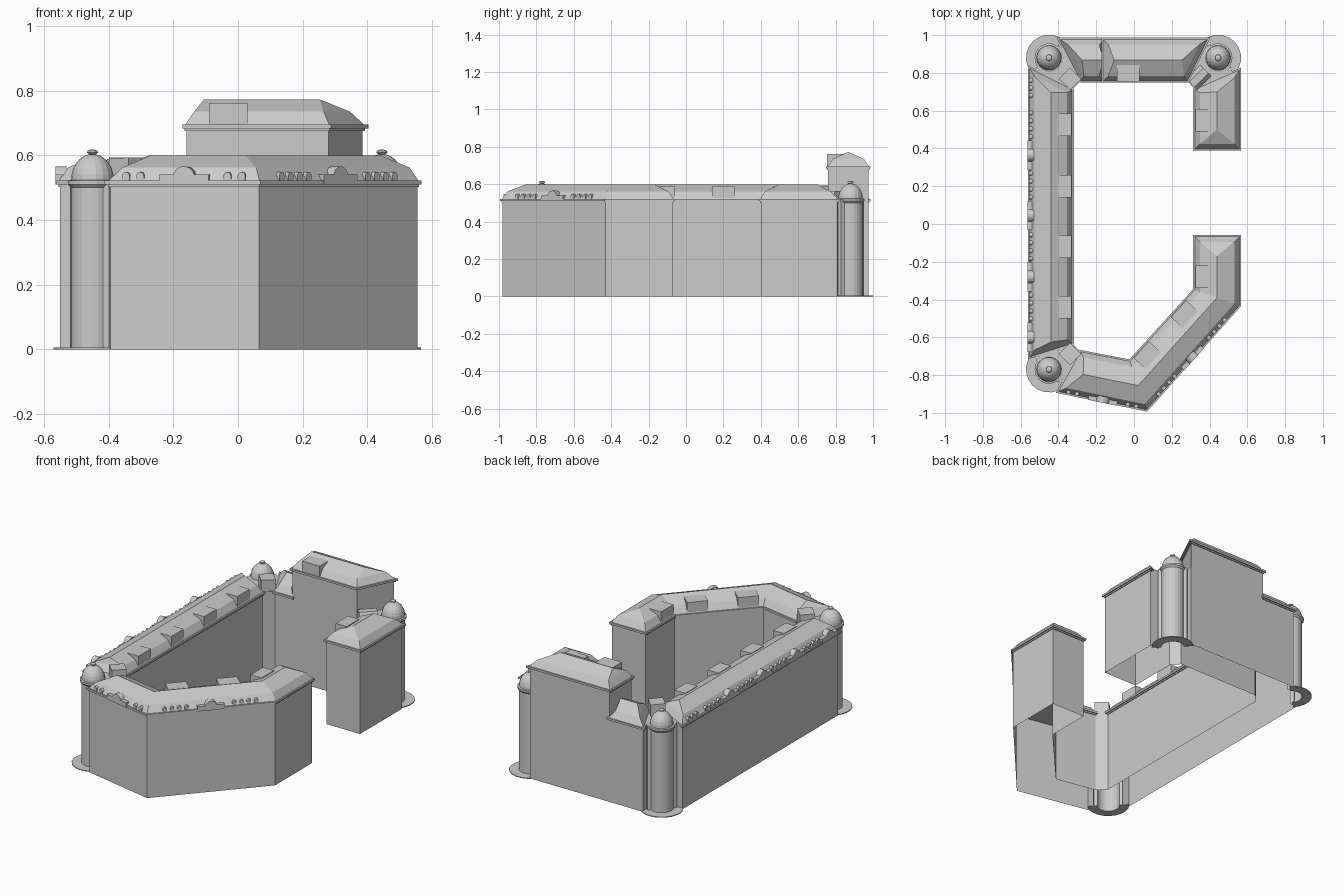
import bpy, bmesh
from math import sin, cos, pi, radians, atan2
from mathutils import Vector

if "Cube" in bpy.data.objects:
    bpy.data.objects.remove(bpy.data.objects["Cube"])

EAVE = 0.51


def make(name, verts, faces):
    me = bpy.data.meshes.new(name)
    me.from_pydata([tuple(v) for v in verts], [], faces)
    bm = bmesh.new()
    bm.from_mesh(me)
    bmesh.ops.recalc_face_normals(bm, faces=bm.faces)
    bm.to_mesh(me)
    bm.free()
    ob = bpy.data.objects.new(name, me)
    bpy.context.collection.objects.link(ob)
    return ob


def arc(cx, cy, r, a0, a1, n):
    return [(cx + r * cos(radians(a0 + (a1 - a0) * i / n)),
             cy + r * sin(radians(a0 + (a1 - a0) * i / n))) for i in range(n + 1)]


def offset(poly, d):
    """Mitred offset of a counter-clockwise outline, positive d goes inward."""
    out, n = [], len(poly)
    for i in range(n):
        a, b, c = (Vector(poly[j % n]) for j in (i - 1, i, i + 1))
        e, f = (b - a).normalized(), (c - b).normalized()
        m, k = Vector((-e.y, e.x)), Vector((-f.y, f.x))
        out.append(tuple(b + (m + k) * d / (1 + m.dot(k))))
    return out


def prism(name, poly, z0, z1, caps=True):
    n = len(poly)
    verts = [(x, y, z) for z in (z0, z1) for x, y in poly]
    faces = [(i, (i + 1) % n, n + (i + 1) % n, n + i) for i in range(n)]
    if caps:
        faces += [tuple(range(n)), tuple(range(n, 2 * n))]
    return make(name, verts, faces)


def mansard(name, outer, inner, eave, ends=(0.1, 0.1), rise=0.09):
    """Cornice plus two-pitch roof over a wing given by its outer and inner wall lines."""
    poly = outer + inner[::-1]
    n, k = len(poly), len(outer)
    prism(name + "_cornice", offset(poly, -0.012), eave, eave + 0.012)
    prism(name + "_cornice_band", offset(poly, -0.005), eave - 0.008, eave)
    low, mid = offset(poly, -0.003), offset(poly, 0.024)
    ridge = [(Vector(a) + Vector(b)) / 2 for a, b in zip(outer, inner)]
    r0 = ridge[0] + (ridge[1] - ridge[0]).normalized() * ends[0]
    r1 = ridge[-1] + (ridge[-2] - ridge[-1]).normalized() * ends[1]
    ridge[0], ridge[-1] = r0, r1
    verts = [(x, y, eave + 0.012) for x, y in low]
    verts += [(x, y, eave + 0.052) for x, y in mid]
    verts += [(p.x, p.y, eave + rise) for p in ridge]
    faces = [(i, (i + 1) % n, n + (i + 1) % n, n + i) for i in range(n)]
    R = 2 * n
    for i in range(k - 1):
        faces.append((n + i, n + i + 1, R + i + 1, R + i))
        faces.append((R + i, R + i + 1, 2 * n - 2 - i, 2 * n - 1 - i))
    faces += [(n, R, 2 * n - 1), (n + k - 1, n + k, R + k - 1)]
    make(name + "_roof", verts, faces)


def facade_piece(name, profile, pos, ang, front, back, z):
    """Extrude a (sideways, up) profile along the outward wall direction."""
    nv, t = Vector((cos(ang), sin(ang))), Vector((-sin(ang), cos(ang)))
    n, verts = len(profile), []
    for d in (front, -back):
        for u, h in profile:
            p = Vector(pos) + t * u + nv * d
            verts.append((p.x, p.y, z + h))
    faces = [(i, (i + 1) % n, n + (i + 1) % n, n + i) for i in range(n)]
    make(name, verts, faces + [tuple(range(n)), tuple(range(n, 2 * n))])


def lathe(name, profile, cx, cy, seg=18):
    verts = [(cx + r * cos(2 * pi * j / seg), cy + r * sin(2 * pi * j / seg), z)
             for r, z in profile for j in range(seg)]
    faces = [(i * seg + j, i * seg + (j + 1) % seg, (i + 1) * seg + (j + 1) % seg, (i + 1) * seg + j)
             for i in range(len(profile) - 1) for j in range(seg)]
    top = (len(profile) - 1) * seg
    make(name, verts, faces + [tuple(range(top, top + seg))])


# Corner towers: centre and outward diagonal angle
TOWERS = {"northeast": (0.445, 0.88, 45), "northwest": (-0.45, 0.88, 135), "southwest": (-0.45, -0.77, 225)}


def corner(key):
    """Recessed pilaster steps and round tower front, as part of the wall outline."""
    cx, cy, a = TOWERS[key]
    pts = arc(cx, cy, 0.085, a - 98, a - 82, 1) + arc(cx, cy, 0.066, a - 75, a + 75, 10)
    return pts + arc(cx, cy, 0.085, a + 82, a + 98, 1)


# Wall lines of the wings, outer line counter-clockwise
W = ([(-.55, .82), (-.55, -.70)], [(-.33, .71), (-.33, -.63)])
S = ([(-.395, -.885), (.065, -.98), (.555, -.43), (.555, -.07)],
     [(-.28, -.68), (-.02, -.73), (.325, -.35), (.325, -.07)])
E = ([(.555, .40), (.555, .81)], [(.325, .40), (.325, .71)])
N = ([(.385, .975), (-.39, .975)], [(.28, .76), (-.28, .76)])
LOW = ([(-.16, .975), (-.39, .975)], [(-.16, .76), (-.28, .76)])
HIGH = ([(.385, .975), (-.16, .975)], [(.28, .76), (-.16, .76)])

# One continuous wall shell, open underneath
outline = E[0] + corner("northeast") + N[0] + corner("northwest") + W[0] + corner("southwest") + S[0]
outline += S[1][::-1] + W[1][::-1] + N[1][::-1] + E[1][::-1]
prism("walls", outline, 0, EAVE + 0.005, caps=False)
prism("raised_walls", HIGH[0] + HIGH[1][::-1], EAVE - 0.01, 0.69, caps=False)

# Roofs
mansard("west_wing", *W, EAVE, (0.07, 0.04))
mansard("south_wing", *S, EAVE, (0.07, 0.1))
mansard("east_wing", *E, EAVE, (0.1, 0.06))
mansard("north_low", *LOW, EAVE, (0.0, 0.06))
mansard("north_raised", *HIGH, 0.683, (0.08, 0.055))

# Corner decks, towers and ground plinths
decks = {"northeast": (E, N), "northwest": (N, W), "southwest": (W, S)}
for key, (cx, cy, a) in TOWERS.items():
    p, q = decks[key]
    poly = [p[0][-1]] + corner(key) + [q[0][0], q[1][0], p[1][-1]]
    prism(key + "_deck", poly, EAVE - 0.005, EAVE + 0.012)
    dome = [(0.066 * cos(t * pi / 14), 0.524 + 0.08 * sin(t * pi / 14)) for t in range(7)]
    lathe(key + "_tower_top", [(0.067, 0.50), (0.076, 0.51), (0.076, 0.522), (0.068, 0.524)] + dome
          + [(0.01, 0.603), (0.017, 0.608), (0.015, 0.614), (0.005, 0.618)], cx, cy)
    ring = arc(cx, cy, 0.122, a - 88, a + 88, 10) + arc(cx, cy, 0.066, a + 88, a - 88, 10)
    prism(key + "_plinth", ring, 0, 0.005)

# Dormer and gable profiles
BOX = [(-.06, 0), (.06, 0), (.06, .068), (-.06, .068)]
SMALL = [(-.012, 0), (.012, 0)] + arc(0, .016, .012, 0, 180, 6)
GABLE = [(-.078, 0), (.078, 0), (.078, .03), (.04, .03)] + arc(0, .022, .034, 15, 165, 8) + [(-.04, .03), (-.078, .03)]

# Courtyard dormers
for y in (.525, .20, -.12, -.44):
    facade_piece("west_dormer", BOX, (-.33, y), 0, 0.0, 0.075, EAVE + .01)
for y in (.55, -.28):
    facade_piece("east_dormer", BOX, (.325, y), pi, 0.0, 0.075, EAVE + .01)
d = Vector(S[1][2]) - Vector(S[1][1])
for f in (.17, .74):
    facade_piece("south_dormer", BOX, Vector(S[1][1]) + d * f, atan2(d.y, d.x) + pi / 2, 0.0, 0.085, EAVE + .01)
facade_piece("raised_dormer", BOX, (-.03, .76), -pi / 2, 0.005, 0.085, 0.693)

# Diagonal roof blocks behind the towers
DIAG = [(-.042, 0), (.042, 0), (.042, .058), (-.042, .078), (-.042, .078)][:4]
DIAG[2] = (.042, .075)
for x, y, ang in ((-.305, .735, -45), (-.305, -.655, 45)):
    facade_piece("corner_block", DIAG, (x, y), radians(ang), -0.005, 0.09, EAVE + .005)
# Low sloped roof in the northeast corner
facade_piece("corner_roof", [(-.045, 0), (.045, 0), (.02, .05), (-.02, .05)], (.303, .735),
             radians(-135), -0.005, 0.11, EAVE + .005)


def street_front(name, p0, p1, gables, smalls):
    """Gables and rows of small arched dormers at distances along an outer wall."""
    p0, p1 = Vector(p0), Vector(p1)
    t = (p1 - p0).normalized()
    ang = atan2(t.y, t.x) - pi / 2
    for s in gables:
        facade_piece(name + "_gable", GABLE, p0 + t * s, ang, 0.014, 0.02, EAVE)
    for s in smalls:
        facade_piece(name + "_small_dormer", SMALL, p0 + t * s, ang, 0.004, 0.035, EAVE + .01)


row = [(i - 1.5) * .042 for i in range(4)]
street_front("west", *W[0], [.455, .775, 1.10, 1.42],
             [c + r for c in (.295, .615, .94, 1.26) for r in row] + [.06, .10, .14])
street_front("south", S[0][0], S[0][1], [.235], [.05, .095, .37, .415])
street_front("southeast", S[0][1], S[0][2], [.365],
             [c + r for c in (.165, .565) for r in row])
